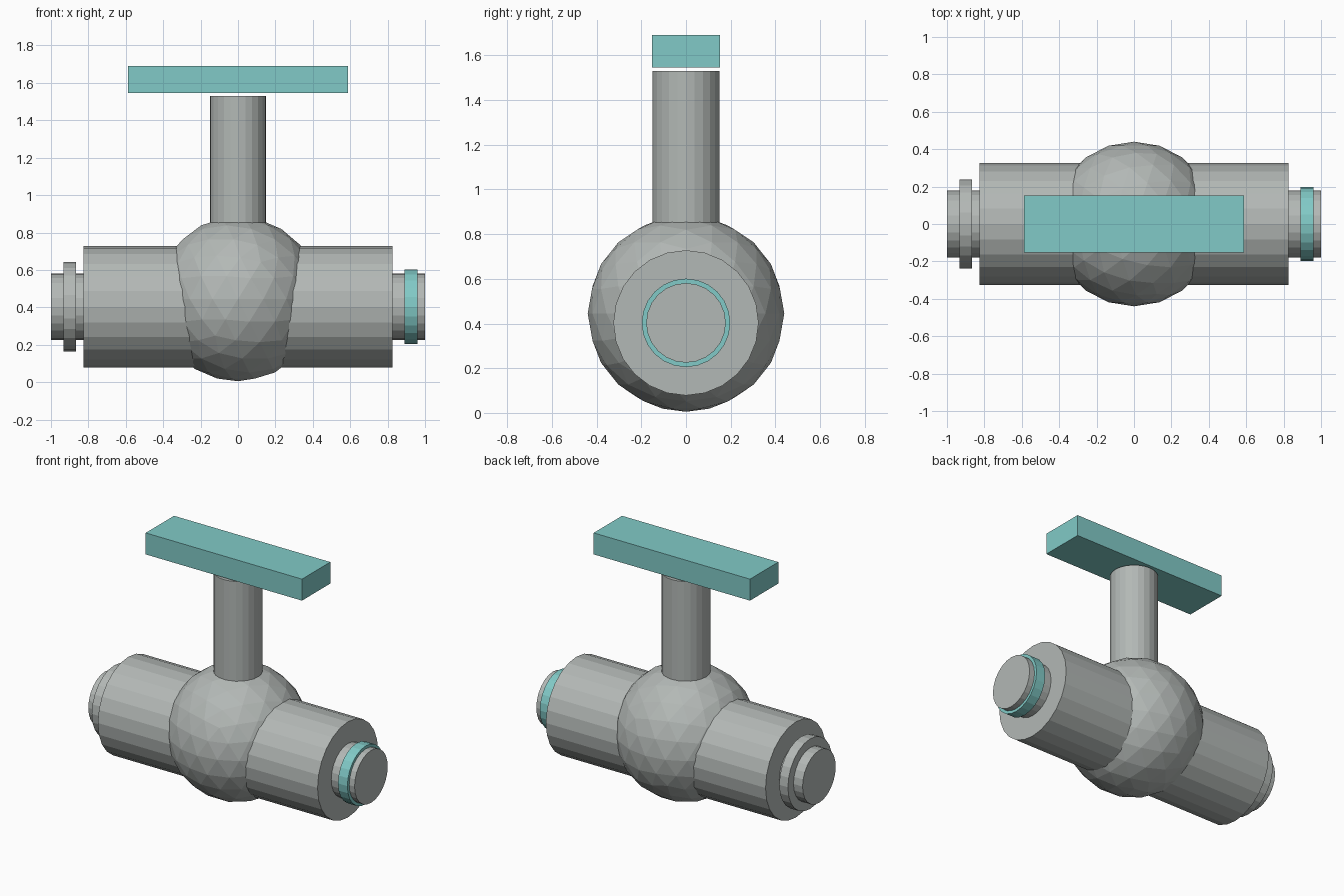
import bpy
from math import pi

cube = bpy.data.objects.get("Cube")
if cube:
    bpy.data.objects.remove(cube, do_unlink=True)


def make_material(name, color):
    mat = bpy.data.materials.new(name)
    mat.use_nodes = True
    mat.diffuse_color = color
    mat.node_tree.nodes["Principled BSDF"].inputs["Base Color"].default_value = color
    return mat


steel = make_material("grey steel", (0.45, 0.48, 0.465, 1))
teal = make_material("teal", (0.22, 0.59, 0.57, 1))

PIPE_Z = 0.403
SIDES = 24


def finish(name, mat):
    obj = bpy.context.object
    obj.name = name
    obj.data.materials.append(mat)
    return obj


def pipe(name, x0, x1, radius, mat):
    """Cylinder along x, on the pipe axis."""
    bpy.ops.mesh.primitive_cylinder_add(
        vertices=SIDES, radius=radius, depth=x1 - x0,
        location=((x0 + x1) / 2, 0, PIPE_Z), rotation=(0, pi / 2, 0))
    return finish(name, mat)


# Ball housing
bpy.ops.mesh.primitive_ico_sphere_add(subdivisions=3, radius=0.44, location=(0, 0, 0.445))
finish("ball_housing", steel)

# Pipe body, with the narrower inner pipe showing at both ends
pipe("pipe_body", -0.825, 0.825, 0.325, steel)
pipe("inner_pipe", -1.0, 1.0, 0.178, steel)

# End rings
pipe("right_flange", -0.932, -0.867, 0.238, steel)
pipe("left_seal_ring", 0.89, 0.96, 0.198, teal)

# Stem and the handle just above it
bpy.ops.mesh.primitive_cylinder_add(vertices=SIDES, radius=0.151, depth=0.95, location=(0, 0, 1.055))
finish("stem", steel)
bpy.ops.mesh.primitive_cube_add(size=1, location=(0, 0, 1.618))
handle = finish("handle", teal)
handle.scale = (1.174, 0.304, 0.146)
